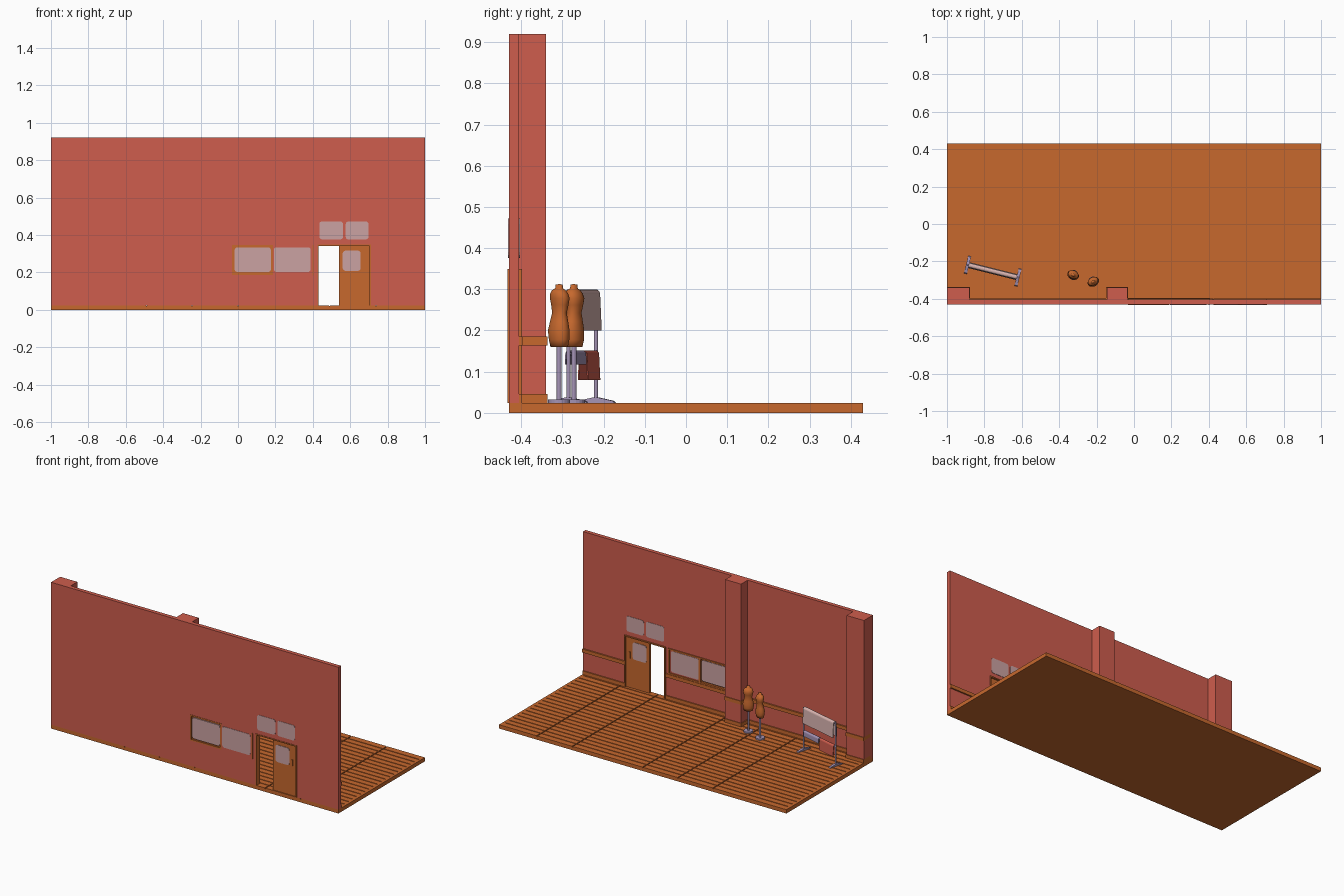
import bpy, bmesh, math
from mathutils import Matrix, Vector

if "Cube" in bpy.data.objects:
    bpy.data.objects.remove(bpy.data.objects["Cube"])


def mat(name, c):
    m = bpy.data.materials.new(name)
    m.diffuse_color = (*c, 1)
    m.use_nodes = True
    m.node_tree.nodes["Principled BSDF"].inputs["Base Color"].default_value = m.diffuse_color
    return m


RED = mat("wall_red", (0.62, 0.11, 0.075))
WOOD = mat("warm_wood", (0.57, 0.14, 0.027))
GLASS = mat("pale_glass", (0.60, 0.36, 0.36))
METAL = mat("violet_metal", (0.37, 0.29, 0.46))
CLOTH = mat("pale_cloth", (0.70, 0.46, 0.44))


def finish(name, bm, m, xf=None, smooth=False):
    bmesh.ops.recalc_face_normals(bm, faces=bm.faces)
    me = bpy.data.meshes.new(name)
    bm.to_mesh(me)
    bm.free()
    me.materials.append(m)
    if smooth:
        for p in me.polygons:
            p.use_smooth = True
    ob = bpy.data.objects.new(name, me)
    bpy.context.collection.objects.link(ob)
    if xf:
        ob.matrix_world = xf
    return ob


def add_box(bm, x0, x1, y0, y1, z0, z1):
    t = Matrix.Translation(((x0 + x1) / 2, (y0 + y1) / 2, (z0 + z1) / 2))
    bmesh.ops.create_cube(bm, size=1, matrix=t @ Matrix.Diagonal((x1 - x0, y1 - y0, z1 - z0, 1)))


def boxes(name, m, *specs, xf=None):
    bm = bmesh.new()
    for s in specs:
        add_box(bm, *s)
    return finish(name, bm, m, xf)


def extrude(name, pts, vec, m, xf=None):
    """Extrude a closed outline along a vector."""
    bm = bmesh.new()
    f = bm.faces.new([bm.verts.new(p) for p in pts])
    r = bmesh.ops.extrude_face_region(bm, geom=[f])
    bmesh.ops.translate(bm, vec=vec, verts=[v for v in r["geom"] if isinstance(v, bmesh.types.BMVert)])
    return finish(name, bm, m, xf)


def pane(name, x0, x1, z0, z1, y0=-0.432, y1=-0.403, r=0.014):
    """Glass plate with rounded corners."""
    pts = []
    for i, (cx, cz) in enumerate([(x1 - r, z1 - r), (x0 + r, z1 - r), (x0 + r, z0 + r), (x1 - r, z0 + r)]):
        for k in range(4):
            a = math.radians(90 * i + 30 * k)
            pts.append((cx + r * math.cos(a), y0, cz + r * math.sin(a)))
    return extrude(name, pts, (0, y1 - y0, 0), GLASS)


def frame(name, x0, x1, z0, z1, y0, y1, t, bottom=True):
    s = [(x0, x0 + t, y0, y1, z0, z1), (x1 - t, x1, y0, y1, z0, z1), (x0 + t, x1 - t, y0, y1, z1 - t, z1)]
    if bottom:
        s.append((x0 + t, x1 - t, y0, y1, z0, z0 + t))
    return boxes(name, WOOD, *s)


# Floor: slab, closed rim and planks separated by grooves
FZ = 0.024
boxes("floor_slab", WOOD, (-1, 1, -0.43, 0.43, 0, 0.019))
G = 0.003
planks = [(-1, -0.985, -0.43, 0.43, 0.019, FZ), (0.985, 1, -0.43, 0.43, 0.019, FZ)]
joints = [-0.985, -0.49, -0.245, 0.0, 0.49, 0.737, 0.985]
n = 21
step = 0.86 / n
for i in range(n):
    y = -0.43 + i * step
    ya = y if i == 0 else y + G
    yb = y + step if i == n - 1 else y + step - G
    for a, b in zip(joints, joints[1:]):
        xa = a if a < -0.98 else a + G
        xb = b if b > 0.98 else b - G
        planks.append((xa, xb, ya, yb, 0.019, FZ))
boxes("floor_planks", WOOD, *planks)

# Wall built around the doorway and the left window opening
W0, W1, TOP = -0.43, -0.405, 0.92
boxes("wall", RED,
      (-1, -0.03, W0, W1, FZ, TOP), (-0.03, 0.185, W0, W1, FZ, 0.185),
      (-0.03, 0.185, W0, W1, 0.345, TOP), (0.185, 0.43, W0, W1, FZ, TOP),
      (0.43, 0.71, W0, W1, 0.345, TOP), (0.71, 1, W0, W1, FZ, TOP))

# Pillars and the wooden bands that wrap them
PILLARS = [(-0.99, -0.88), (-0.145, -0.035)]
bands = []
for i, (a, b) in enumerate(PILLARS):
    boxes(f"pillar_{i + 1}", RED, (-1 if i == 0 else a, b, W1, -0.34, FZ, TOP))
    for z0, z1 in [(FZ, 0.046), (0.163, 0.185)]:
        bands.append((-1 if i == 0 else a - 0.004, b + 0.004, W1, -0.336, z0, z1))
boxes("pillar_bands", WOOD, *bands)

# Skirting and chair rail on the inside of the wall
rails = []
for a, b in [(-0.88, -0.145), (-0.035, 0.42), (0.71, 1.0)]:
    rails.append((a, b, W1, -0.398, FZ, 0.046))
    rails.append((a, b, W1, -0.396, 0.163, 0.185))
boxes("wall_rails", WOOD, *rails)

# Double window
frame("window_frame_left", -0.032, 0.187, 0.185, 0.347, -0.432, -0.399, 0.009)
frame("window_frame_right", 0.182, 0.405, 0.185, 0.347, -0.406, -0.399, 0.009)
boxes("window_edge_strip", WOOD, (0.398, 0.404, -0.432, -0.425, 0.183, 0.345))
boxes("window_backing", WOOD, (-0.024, 0.179, -0.424, -0.412, 0.193, 0.339))
pane("window_glass_left", -0.018, 0.176, 0.202, 0.334)
pane("window_glass_right", 0.192, 0.388, 0.202, 0.334)

# Transom panes above the door
for i, (a, b) in enumerate([(0.435, 0.562), (0.576, 0.698)]):
    pane(f"transom_glass_{i + 1}", a, b, 0.376, 0.472)

# Sliding door, its frame, window and handle
frame("door_frame", 0.424, 0.71, FZ, 0.349, -0.433, -0.398, 0.007, bottom=False)
boxes("sliding_door", WOOD, (0.54, 0.703, -0.424, -0.409, FZ, 0.342))
pane("door_glass", 0.56, 0.656, 0.208, 0.316, -0.427, -0.406)
boxes("door_handle", WOOD, (0.672, 0.679, -0.429, -0.404, 0.21, 0.25))

# Clothes rack, modelled along x and then turned
RACK = Matrix.Translation((-0.755, -0.252, 0)) @ Matrix.Rotation(math.radians(-14), 4, "Z")


def tube(name, a, b, r, m, xf=None, seg=12):
    a, b = Vector(a), Vector(b)
    bm = bmesh.new()
    rot = (b - a).to_track_quat("Z", "Y").to_matrix().to_4x4()
    bmesh.ops.create_cone(bm, cap_ends=True, segments=seg, radius1=r, radius2=r, depth=(b - a).length,
                          matrix=Matrix.Translation((a + b) / 2) @ rot)
    return finish(name, bm, m, xf)


H = 0.139
for side, s in [("left", -1), ("right", 1)]:
    tube(f"rack_post_{side}", (s * H, 0, 0.03), (s * H, 0, 0.292), 0.005, METAL, RACK)
    foot = [(s * H - 0.008, -0.048, FZ), (s * H - 0.008, 0.048, FZ), (s * H - 0.008, 0.044, 0.029),
            (s * H - 0.008, 0.008, 0.037), (s * H - 0.008, -0.008, 0.037), (s * H - 0.008, -0.044, 0.029)]
    extrude(f"rack_foot_{side}", foot, (0.016, 0, 0), METAL, RACK)
tube("rack_top_bar", (-H, 0, 0.288), (H, 0, 0.288), 0.005, METAL, RACK)
tube("rack_low_bar", (-H, 0, 0.144), (H, 0, 0.144), 0.005, METAL, RACK)


def towel(name, x0, x1, z0, z1, w, flare, m):
    """Sheet folded over a bar."""
    outer = [(w + flare, z0)] + [(w * math.cos(t), z1 - w + w * math.sin(t))
                                 for t in [math.pi * k / 8 for k in range(9)]] + [(-w - flare, z0)]
    q = w - 0.003
    inner = [(q + flare, z0)] + [(q * math.cos(t), z1 - w + q * math.sin(t))
                                 for t in [math.pi * k / 8 for k in range(9)]] + [(-q - flare, z0)]
    extrude(name, [(x0, y, z) for y, z in outer + inner[::-1]], (x1 - x0, 0, 0), m, RACK)


towel("rack_sheet", -0.132, 0.132, 0.2, 0.3, 0.012, 0.004, CLOTH)
towel("towel_red", -0.13, -0.008, 0.08, 0.152, 0.01, 0.003, RED)
towel("towel_violet", 0.0, 0.13, 0.117, 0.152, 0.01, 0.001, METAL)

# Dress forms: lathed torso on a pole and flat base; (height, radius, y shift)
PROFILE = [(0.16, 0.0, 0), (0.16, 0.022, 0), (0.178, 0.026, 0), (0.2, 0.0275, -0.001), (0.222, 0.023, 0),
           (0.243, 0.0185, 0.001), (0.262, 0.022, 0.002), (0.278, 0.025, 0.002), (0.29, 0.0225, 0),
           (0.298, 0.017, -0.001), (0.302, 0.01, 0), (0.311, 0.009, 0), (0.313, 0.0, 0)]
for i, (x, y, turn) in enumerate([(-0.325, -0.272, -25), (-0.218, -0.308, 30)]):
    bm = bmesh.new()
    rings = []
    for z, r, sh in PROFILE:
        rings.append([bm.verts.new((1.18 * r * math.cos(a), 0.88 * r * math.sin(a) + sh, z))
                      for a in [2 * math.pi * k / 24 for k in range(24)]])
    for p, q in zip(rings, rings[1:]):
        for k in range(24):
            j = (k + 1) % 24
            bm.faces.new((p[k], p[j], q[j], q[k]))
    bmesh.ops.remove_doubles(bm, verts=bm.verts, dist=1e-5)
    xf = Matrix.Translation((x, y, 0)) @ Matrix.Rotation(math.radians(turn), 4, "Z")
    finish(f"dress_form_{i + 1}", bm, WOOD, xf, smooth=True)
    tube(f"dress_form_pole_{i + 1}", (0, 0, FZ), (0, 0, 0.165), 0.006, METAL, xf)
    tube(f"dress_form_base_{i + 1}", (0, 0, FZ), (0, 0, 0.033), 0.027, METAL, xf, seg=20)
